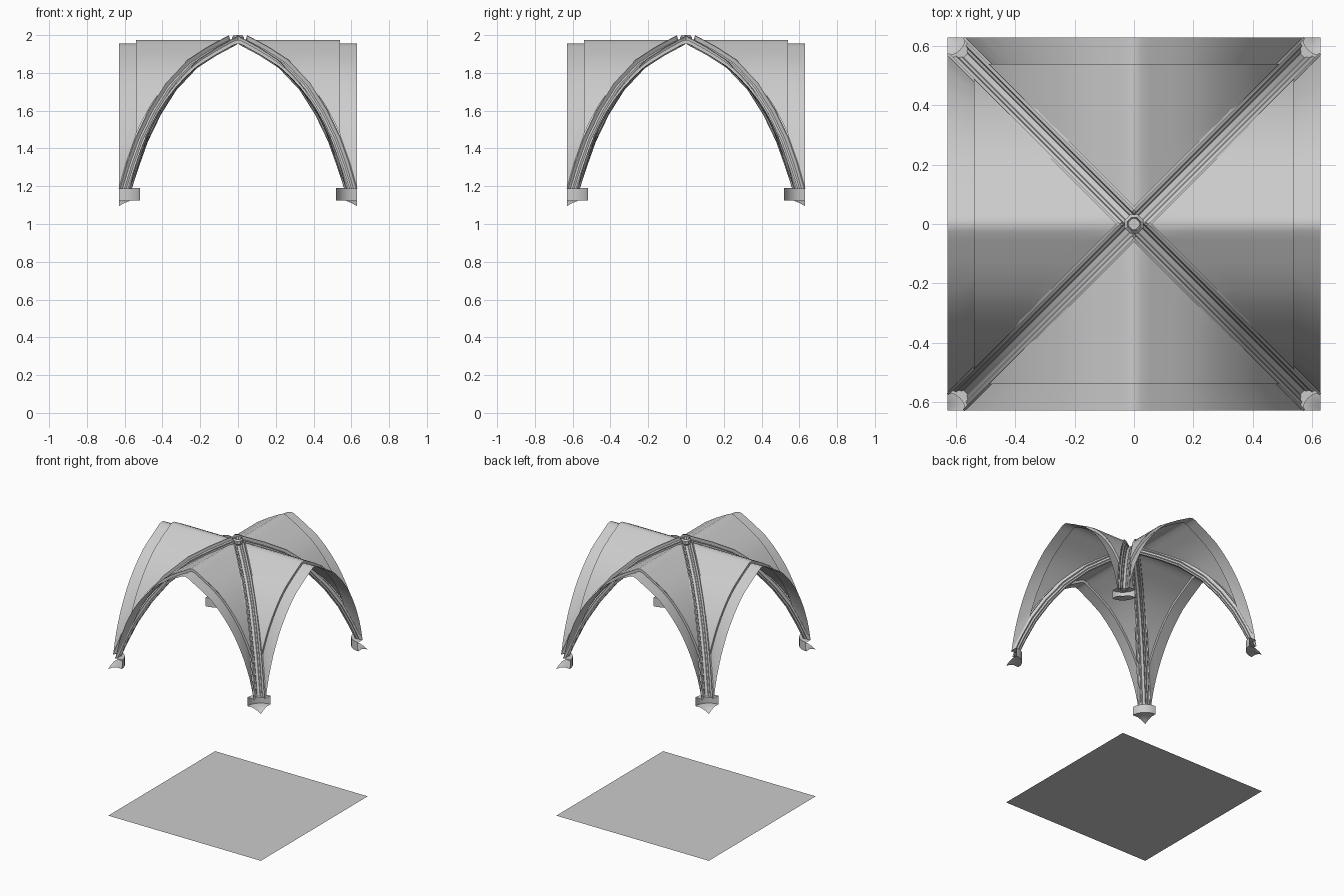
import bpy, bmesh, math
from mathutils import Vector, Matrix

if "Cube" in bpy.data.objects:
    bpy.data.objects.remove(bpy.data.objects["Cube"])

H = 0.63      # half width of the bay
STEP = 0.54   # where the webs stop and the edge bands start
# half profile of the pointed vault: (distance from ridge, height)
ARCH = [(0, 1.975), (0.025, 1.968), (0.055, 1.951), (0.13, 1.91), (0.22, 1.853), (0.28, 1.797),
        (0.33, 1.742), (0.38, 1.677), (0.42, 1.615), (0.46, 1.54), (0.49, 1.475), (0.52, 1.395),
        (0.54, 1.335), (0.56, 1.255), (0.575, 1.18), (0.6, 1.05)]
# centre line of a diagonal rib: (x = y position, height)
RIB = [(0.02, 1.984), (0.13, 1.925), (0.235, 1.857), (0.35, 1.735), (0.435, 1.60),
       (0.505, 1.455), (0.555, 1.315), (0.593, 1.185)]
# moulded rib section: (sideways, depth)
HALF = [(0.042, 0.014), (0.034, 0.014), (0.034, -0.008), (0.024, -0.012),
        (0.021, -0.024), (0.013, -0.028), (0.009, -0.036)]
SECTION = HALF + [(-u, v) for u, v in reversed(HALF)]


def height(d):
    d = abs(d)
    for (a, za), (b, zb) in zip(ARCH, ARCH[1:]):
        if d <= b:
            return za + (zb - za) * (d - a) / (b - a)
    return ARCH[-1][1]


def make(name, rows, turn=0, closed=False, angle=30):
    """Skin rows of points into a sheet, turned about z by quarter turns."""
    bm = bmesh.new()
    grid = [[bm.verts.new(p) for p in row] for row in rows]
    for r0, r1 in zip(grid, grid[1:] + ([grid[0]] if closed else [])):
        for i in range(len(r0) - 1):
            bm.faces.new((r0[i], r0[i + 1], r1[i + 1], r1[i]))
    bmesh.ops.remove_doubles(bm, verts=bm.verts, dist=1e-5)
    bmesh.ops.recalc_face_normals(bm, faces=bm.faces)
    bmesh.ops.transform(bm, matrix=Matrix.Rotation(turn * math.pi / 2, 4, 'Z'), verts=bm.verts)
    me = bpy.data.meshes.new(name)
    bm.to_mesh(me)
    bm.free()
    ob = bpy.data.objects.new(name, me)
    bpy.context.collection.objects.link(ob)
    bpy.ops.object.select_all(action='DESELECT')
    bpy.context.view_layer.objects.active = ob
    ob.select_set(True)
    bpy.ops.object.shade_smooth_by_angle(angle=math.radians(angle))
    return ob


def web_rows():
    ds = [d for d, z in ARCH if d <= 0.49]
    xs = [-d for d in reversed(ds[1:])] + ds
    rows = []
    for x in xs:
        y0 = abs(x) + 0.05
        rows.append([(x, -(y0 + (STEP - y0) * k / 4), height(x)) for k in range(5)])
    return rows


def band_rows():
    ds = [d / 0.575 for d, z in ARCH if d <= 0.575]
    ts = [-d for d in reversed(ds[1:])] + ds
    rows = []
    for t in ts:
        xi, xo = t * (STEP - 0.05), t * (H - 0.057)
        # small riser up to the web, then the lower band
        rows.append([(xi, -STEP, height(xi)), (xi * 0.98, -STEP, height(xi) - 0.02),
                     (xo * 0.995, -H, height(xo) - 0.02 * (1 - abs(t) ** 3))])
    return rows


def rib_rows():
    pts = [Vector((a * math.sqrt(2), z)) for a, z in RIB]
    side, out = Vector((1, 1, 0)).normalized(), Vector((1, -1, 0)).normalized()
    rows = []
    for i, p in enumerate(pts):
        t = (pts[min(i + 1, len(pts) - 1)] - pts[max(i - 1, 0)]).normalized()
        n = Vector((-t.y, t.x))          # away from the room
        rows.append([out * (p.x + n.x * v) + side * u + Vector((0, 0, p.y + (n.y * v if i < len(pts) - 1 else 0)))
                     for u, v in SECTION])
    return rows


def corbel_rows():
    # quarter-round capital with a cone below, turned about the bay corner
    prof = [(0.06, 1.19), (0.112, 1.19), (0.112, 1.125), (0.065, 1.125), (0.03, 1.112), (0, 1.095)]
    rows = []
    for k in range(9):
        a = math.pi / 2 + k * math.pi / 16
        rows.append([(H + r * math.cos(a), -H + r * math.sin(a), z) for r, z in prof])
    return rows


# four identical quarters
for q in range(4):
    make(f"vault_web_{q}", web_rows(), q, angle=40)
    make(f"edge_band_{q}", band_rows(), q, angle=40)
    make(f"diagonal_rib_{q}", rib_rows(), q, angle=30)
    make(f"corbel_{q}", corbel_rows(), q, angle=30)

# boss ring at the crown
ring = [(0.02, 1.955), (0.034, 1.965), (0.034, 1.99), (0.024, 2.0), (0.02, 1.99), (0.02, 1.955)]
make("crown_boss", [[(r * math.cos(a), r * math.sin(a), z) for r, z in ring]
                    for a in (math.pi / 8 + k * math.pi / 4 for k in range(8))], closed=True)

# floor
make("floor", [[(-H, -H, 0), (H, -H, 0)], [(-H, H, 0), (H, H, 0)]])
